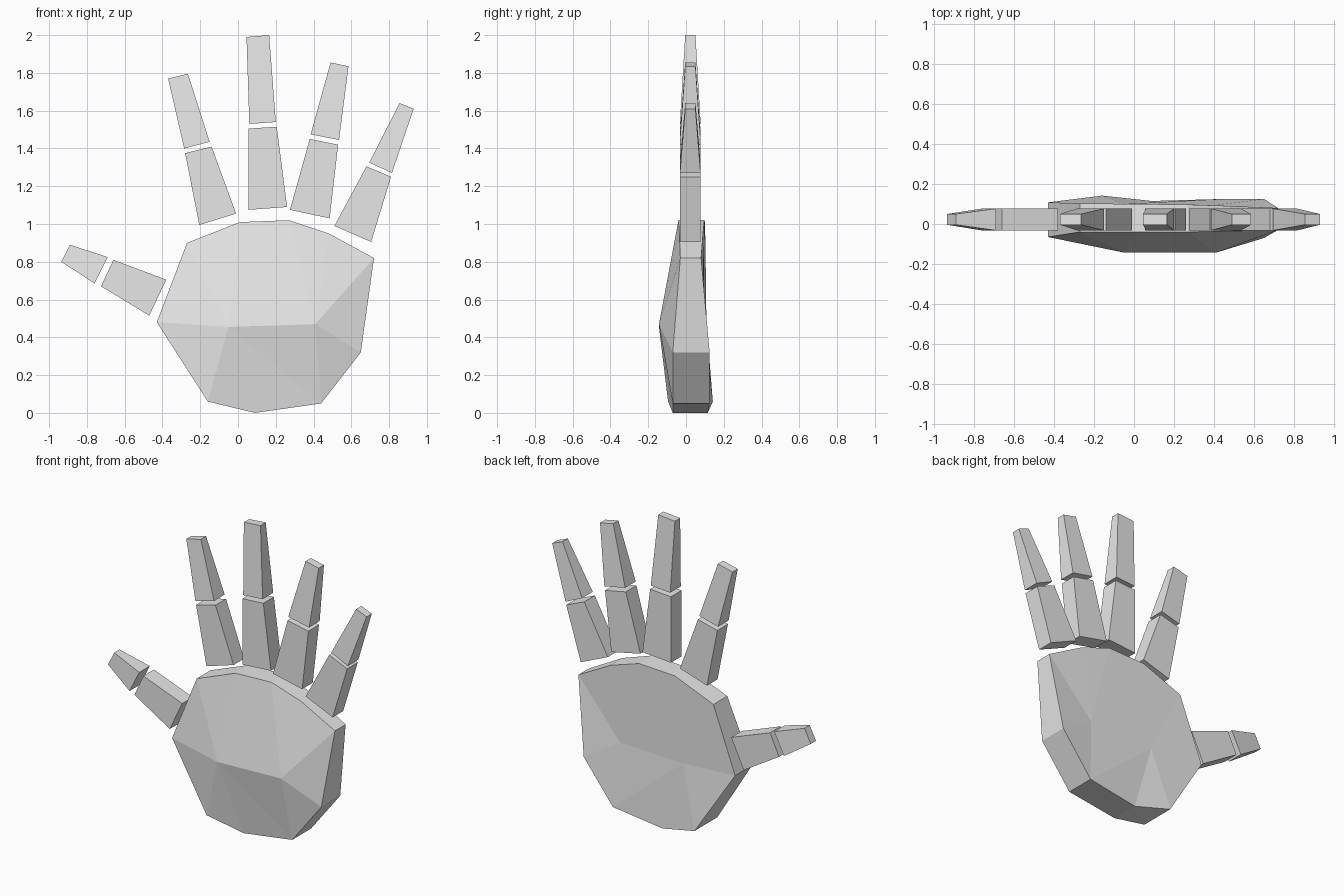
import bpy
import bmesh

cube = bpy.data.objects.get("Cube")
if cube:
    bpy.data.objects.remove(cube, do_unlink=True)

# Single plain grey material
grey = bpy.data.materials.new("light_grey")
grey.use_nodes = True
grey.diffuse_color = (0.8, 0.8, 0.8, 1)
grey.node_tree.nodes["Principled BSDF"].inputs["Base Color"].default_value = (0.8, 0.8, 0.8, 1)


def finish(bm, name):
    bmesh.ops.recalc_face_normals(bm, faces=bm.faces)
    mesh = bpy.data.meshes.new(name)
    bm.to_mesh(mesh)
    bm.free()
    mesh.materials.append(grey)
    obj = bpy.data.objects.new(name, mesh)
    bpy.context.collection.objects.link(obj)
    return obj


def finger_segment(name, base, tip, base_y, tip_y):
    """Tapered box; base and tip are pairs of (x, z) corners."""
    bm = bmesh.new()
    rings = []
    for pair, (y0, y1) in ((base, base_y), (tip, tip_y)):
        (xa, za), (xb, zb) = pair
        rings.append([bm.verts.new(c) for c in
                      ((xa, y0, za), (xb, y0, zb), (xb, y1, zb), (xa, y1, za))])
    low, high = rings
    bm.faces.new(low)
    bm.faces.new(high)
    for i in range(4):
        j = (i + 1) % 4
        bm.faces.new((low[i], low[j], high[j], high[i]))
    return finish(bm, name)


# Palm outline: x, z, front y, back y
outline = [
    (-0.43, 0.48, -0.065, 0.108), (-0.16, 0.06, -0.095, 0.142),
    (0.09, 0.00, -0.07, 0.115), (0.44, 0.05, -0.07, 0.125),
    (0.65, 0.32, -0.07, 0.125), (0.72, 0.82, -0.03, 0.08),
    (0.48, 0.95, -0.035, 0.09), (0.27, 1.02, -0.04, 0.097),
    (0.01, 1.01, -0.04, 0.10), (-0.27, 0.90, -0.04, 0.103),
]
bm = bmesh.new()
front = [bm.verts.new((x, yf, z)) for x, z, yf, yb in outline]
back = [bm.verts.new((x, yb, z)) for x, z, yf, yb in outline]
count = len(outline)
for i in range(count):
    j = (i + 1) % count
    bm.faces.new((front[i], front[j], back[j], back[i]))

# Each side of the palm fans out from two inner points
for rim, y_a, y_b in ((front, -0.143, -0.143), (back, 0.10, 0.095)):
    a = bm.verts.new((-0.05, y_a, 0.455))
    b = bm.verts.new((0.41, y_b, 0.47))
    for i in (8, 9, 0, 1):
        bm.faces.new((a, rim[i], rim[(i + 1) % count]))
    for i in range(3, 7):
        bm.faces.new((b, rim[i], rim[i + 1]))
    for p, q in ((rim[2], rim[3]), (rim[8], rim[7])):
        bm.faces.new((a, p, q))
        bm.faces.new((a, q, b))
finish(bm, "palm")

# Finger corners (x, z): lower base, lower tip, upper base, upper tip
fingers = {
    "thumb": (((-0.38, 0.705), (-0.47, 0.515)), ((-0.66, 0.81), (-0.725, 0.67)),
              ((-0.69, 0.825), (-0.76, 0.685)), ((-0.89, 0.89), (-0.935, 0.80))),
    "index": (((-0.205, 0.995), (-0.01, 1.055)), ((-0.28, 1.375), (-0.14, 1.41)),
              ((-0.285, 1.40), (-0.15, 1.435)), ((-0.37, 1.77), (-0.265, 1.795))),
    "middle": (((0.055, 1.075), (0.26, 1.09)), ((0.055, 1.505), (0.205, 1.515)),
               ((0.06, 1.53), (0.20, 1.54)), ((0.045, 1.99), (0.165, 2.0))),
    "ring": (((0.275, 1.075), (0.485, 1.03)), ((0.38, 1.45), (0.53, 1.42)),
             ((0.385, 1.475), (0.535, 1.445)), ((0.49, 1.855), (0.585, 1.835))),
    "little": (((0.51, 0.99), (0.705, 0.905)), ((0.68, 1.305), (0.81, 1.25)),
               ((0.695, 1.325), (0.815, 1.27)), ((0.855, 1.64), (0.93, 1.61))),
}
FULL, NARROW = (-0.032, 0.077), (-0.004, 0.05)
for name, (base, knuckle, joint, tip) in fingers.items():
    finger_segment(name + "_finger_lower", base, knuckle, FULL, FULL)
    finger_segment(name + "_finger_upper", joint, tip, FULL, NARROW)
